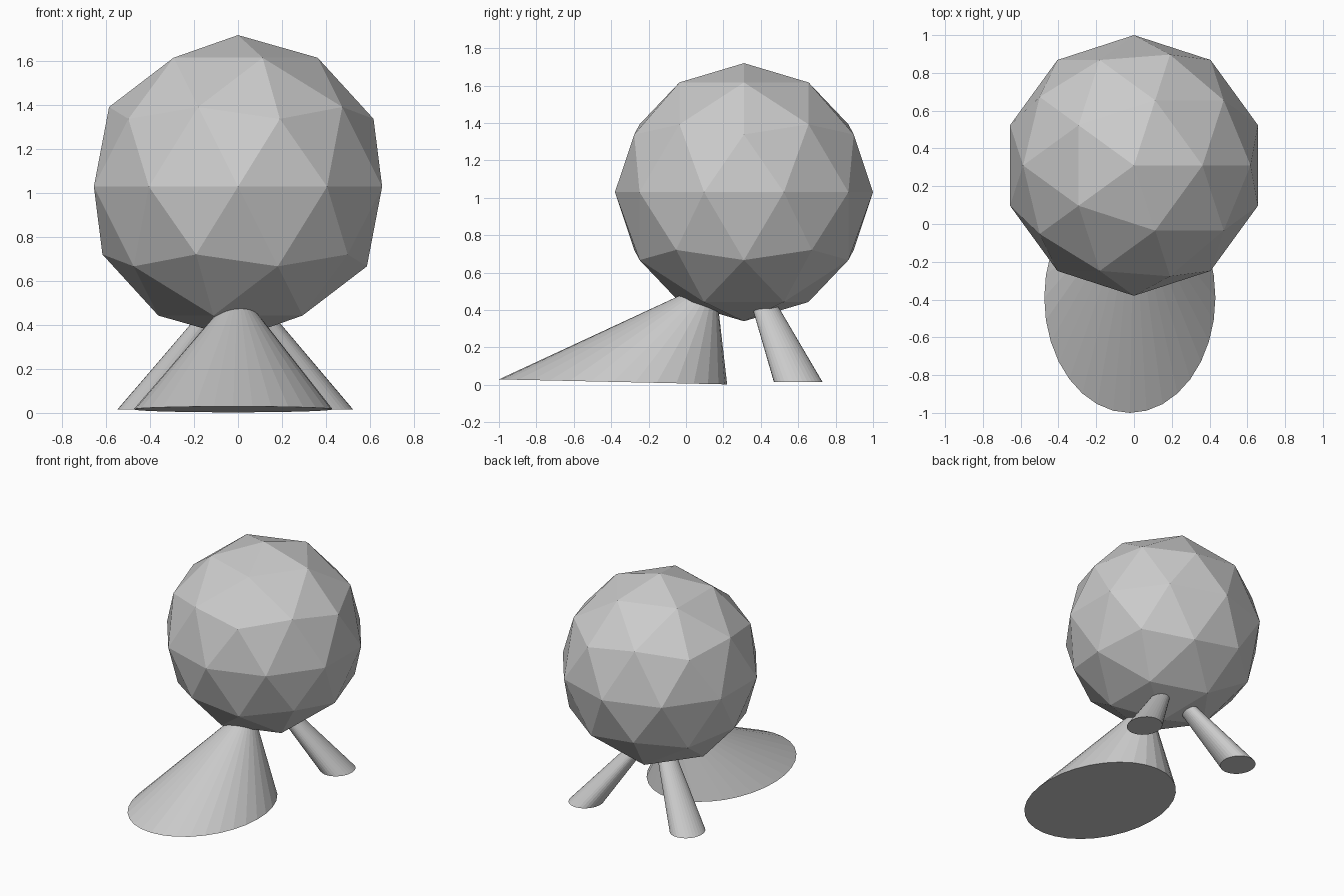
import bpy, bmesh, math
from mathutils import Vector

if "Cube" in bpy.data.objects:
    bpy.data.objects.remove(bpy.data.objects["Cube"])

SIDES = 32


def new_object(name, bm):
    bmesh.ops.recalc_face_normals(bm, faces=bm.faces)
    mesh = bpy.data.meshes.new(name)
    bm.to_mesh(mesh)
    bm.free()
    obj = bpy.data.objects.new(name, mesh)
    bpy.context.collection.objects.link(obj)
    return obj


def ring(bm, centre, rx, ry, tilt=0.0):
    """Ellipse of vertices; tilt is the height change per unit of y."""
    pts = []
    for i in range(SIDES):
        a = 2 * math.pi * i / SIDES
        dy = ry * math.sin(a)
        pts.append(bm.verts.new(Vector(centre) + Vector((rx * math.cos(a), dy, tilt * dy))))
    return pts


def slanted_cone(name, base, base_r, tip, tip_r=None, tilt=0.0):
    bm = bmesh.new()
    low = ring(bm, base, *base_r, tilt)
    bm.faces.new(low)
    if tip_r:
        high = ring(bm, tip, *tip_r)
        bm.faces.new(high)
    else:
        apex = bm.verts.new(tip)
    for i in range(SIDES):
        j = (i + 1) % SIDES
        if tip_r:
            bm.faces.new((low[i], low[j], high[j], high[i]))
        else:
            bm.faces.new((low[i], low[j], apex))
    return new_object(name, bm)


# Faceted ball body
bm = bmesh.new()
bmesh.ops.create_icosphere(bm, subdivisions=2, radius=0.69)
bmesh.ops.translate(bm, verts=bm.verts, vec=(0, 0.31, 1.03))
new_object("ball_body", bm)

# Wide front foot, its tip buried in the ball
slanted_cone("front_foot", (-0.022, -0.39, 0.016), (0.453, 0.61),
             (0.0, 0.155, 0.565), tilt=-0.022)

# Two slim splayed rear legs, tapering up into the ball
for side, name in ((-1, "rear_leg_left"), (1, "rear_leg_right")):
    slanted_cone(name, (side * 0.42 - 0.0125, 0.60, 0.015), (0.117, 0.13),
                 (side * 0.10 - 0.01, 0.405, 0.46), (0.058, 0.064))
